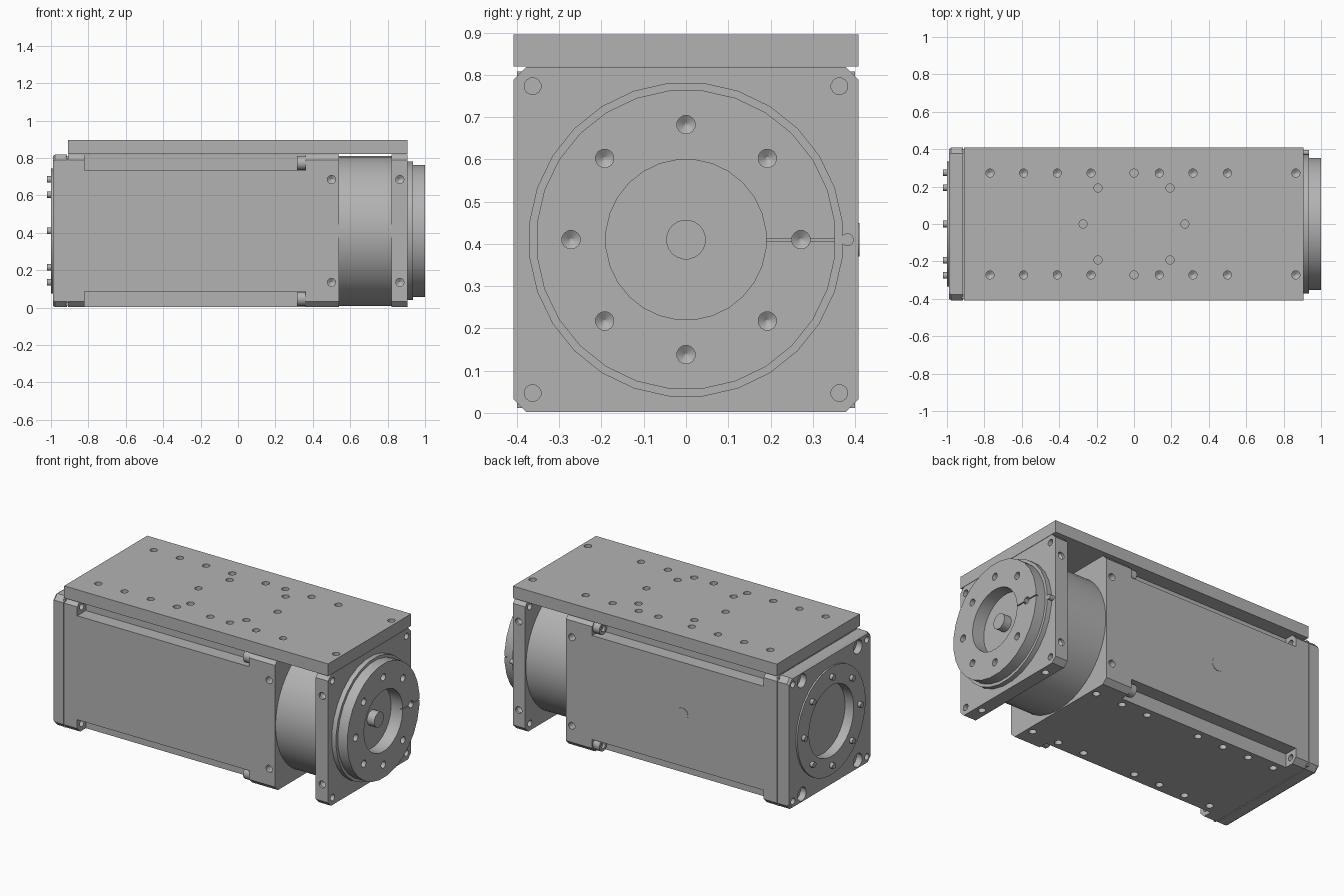
import bpy, bmesh, math
from mathutils import Vector, Matrix

cube = bpy.data.objects.get("Cube")
if cube:
    bpy.data.objects.remove(cube, do_unlink=True)

grey = bpy.data.materials.new("machined grey")
grey.use_nodes = True
COLOUR = (0.45, 0.45, 0.45, 1)
grey.diffuse_color = COLOUR
grey.node_tree.nodes["Principled BSDF"].inputs["Base Color"].default_value = COLOUR

HALF, MID = 0.408, 0.41
X, Y, Z = Vector((1, 0, 0)), Vector((0, 1, 0)), Vector((0, 0, 1))
SIGNS = [(a, b) for a in (-1, 1) for b in (-1, 1)]


def finish(name, bm):
    bmesh.ops.recalc_face_normals(bm, faces=bm.faces)
    mesh = bpy.data.meshes.new(name)
    bm.to_mesh(mesh)
    bm.free()
    mesh.materials.append(grey)
    ob = bpy.data.objects.new(name, mesh)
    bpy.context.collection.objects.link(ob)
    return ob


def loft(bm, rings):
    """Skin a list of equal point loops and cap both ends."""
    loops = [[bm.verts.new(p) for p in ring] for ring in rings]
    n = len(loops[0])
    for a, b in zip(loops, loops[1:]):
        for i in range(n):
            bm.faces.new((a[i], a[(i + 1) % n], b[(i + 1) % n], b[i]))
    bm.faces.new(loops[0])
    bm.faces.new(loops[-1])


def lathe(bm, origin, axis, profile, sides=12):
    """Turn (radius, distance) points around an axis."""
    rot = axis.to_track_quat('Z', 'Y')
    turn = [math.tau * (i + 0.5) / sides for i in range(sides)]
    loft(bm, [[Vector(origin) + rot @ Vector((r * math.cos(t), r * math.sin(t), d))
               for t in turn] for r, d in profile])


def box(bm, lo, hi):
    lo, hi = Vector(lo), Vector(hi)
    m = Matrix.Translation((lo + hi) / 2) @ Matrix.Diagonal((hi - lo).to_4d())
    bmesh.ops.create_cube(bm, size=1, matrix=m)


def drill(bm, origin, axis, depth=0.05, r=0.022, tip=True):
    profile = [(r, -0.02), (r, depth)]
    if tip:
        profile.append((0.003, depth + r * 0.6))
    lathe(bm, origin, axis, profile)


def prism(name, x0, x1, edge=0.0):
    """Square block along x with chamfered long edges."""
    h, c = HALF, HALF - 0.03
    corner = [(h, -c), (h, c), (c, h), (-c, h), (-h, c), (-h, -c), (-c, -h), (c, -h)]
    stations = [(x0, 1 - edge)] + ([(x0 + 0.012, 1)] if edge else []) + [(x1, 1)]
    bm = bmesh.new()
    loft(bm, [[(x, y * s, MID + z * s) for y, z in corner] for x, s in stations])
    return finish(name, bm)


def cut(ob, bm):
    cutter = finish(ob.name + "_cutter", bm)
    cutter.hide_render = True
    mod = ob.modifiers.new("cut", 'BOOLEAN')
    mod.operation, mod.solver, mod.object = 'DIFFERENCE', 'EXACT', cutter
    bpy.context.view_layer.objects.active = ob
    bpy.ops.object.modifier_apply(modifier=mod.name)
    bpy.data.objects.remove(cutter, do_unlink=True)


def bolt_circle(bm, x, axis, radius, **kw):
    for i in range(8):
        a = math.tau * i / 8
        drill(bm, (x, radius * math.cos(a), MID + radius * math.sin(a)), axis, **kw)


ROW = (-0.77, -0.59, -0.41, -0.23, 0.135, 0.315, 0.5)
parts = []

# Top mounting plate with two hole rows and a ring of flat holes
bm = bmesh.new()
box(bm, (-0.91, -HALF, 0.82), (0.905, HALF, 0.895))
plate = finish("top_plate", bm)
bm = bmesh.new()
for y in (-0.272, 0.272):
    for x in ROW + (0.865,):
        drill(bm, (x, y, 0.895), -Z, depth=0.045)
for i in range(8):
    a = math.tau * i / 8
    drill(bm, (0.272 * math.cos(a), 0.272 * math.sin(a), 0.895), -Z, depth=0.04, tip=False)
cut(plate, bm)
parts.append(plate)

# Main housing with relieved corners, side holes and underside rows
body = prism("housing", -0.91, 0.54)
bm = bmesh.new()
for sy, sz in SIGNS:
    ends = [(sy * d, MID + sz * d) for d in (0.323, 0.45)]
    (ya, yb), (za, zb) = [sorted(v) for v in zip(*ends)]
    box(bm, (-0.82, ya, za), (0.36, yb, zb))
cut(body, bm)
bm = bmesh.new()
for sy, sz in SIGNS:
    drill(bm, (0.5, sy * HALF, MID + sz * 0.275), -sy * Y)
    drill(bm, (-0.82, sy * 0.363, MID + sz * 0.363), -X, r=0.02)
for y in (-0.272, 0.272):
    for x in ROW:
        drill(bm, (x, y, MID - HALF), Z)
cut(body, bm)
parts.append(body)

# Screw heads at the front end of the corner reliefs
for sy, sz in SIGNS:
    bm = bmesh.new()
    lathe(bm, (0.315, sy * 0.363, MID + sz * 0.363), X,
          [(0.02, 0.015), (0.02, 0), (0.038, 0), (0.038, 0.046)], 16)
    parts.append(finish("corner_screw", bm))

# Small round plug on the rear side
bm = bmesh.new()
lathe(bm, (-0.26, HALF - 0.01, MID), Y, [(0.04, 0), (0.04, 0.012)], 20)
parts.append(finish("side_plug", bm))

# End cap with bore, corner counterbores and raised ring
cap = prism("end_cap", -0.99, -0.915, edge=0.02)
bm = bmesh.new()
lathe(bm, (-1.05, 0, MID), X, [(0.22, 0), (0.22, 0.2)], 32)
for sy, sz in SIGNS:
    drill(bm, (-0.99, sy * 0.363, MID + sz * 0.363), X, r=0.02, depth=0.03)
    drill(bm, (-0.99, sy * 0.275, MID + sz * 0.352), X, r=0.043, depth=0.04, tip=False)
cut(cap, bm)
parts.append(cap)
bm = bmesh.new()
lathe(bm, (-1, 0, MID), X, [(0.335, 0.06), (0.335, 0), (0.22, 0), (0.22, 0.085)], 32)
ring = finish("rear_ring", bm)
bm = bmesh.new()
bolt_circle(bm, -1, X, 0.275, depth=0.03, r=0.018)
cut(ring, bm)
parts.append(ring)

# Thin gasket between cap and housing
bm = bmesh.new()
box(bm, (-0.92, -0.4, 0.012), (-0.905, 0.4, 0.808))
parts.append(finish("cap_gasket", bm))

# Round gear case
bm = bmesh.new()
lathe(bm, (0.53, 0, MID), X, [(0.402, 0), (0.402, 0.3)], 48)
parts.append(finish("gear_case", bm))

# Square mounting flange
flange = prism("mounting_flange", 0.82, 0.905)
bm = bmesh.new()
for sy, sz in SIGNS:
    drill(bm, (0.905, sy * 0.363, MID + sz * 0.363), -X, r=0.02, depth=0.12, tip=False)
    drill(bm, (0.865, sy * HALF, MID + sz * 0.275), -sy * Y, depth=0.015)
for y in (-0.272, 0.272):
    drill(bm, (0.865, y, MID - HALF), Z, depth=0.03)
cut(flange, bm)
parts.append(flange)

# Rotating output disc with bore, bolt circle and index groove
bm = bmesh.new()
lathe(bm, (0.9, 0, MID), X, [(0.373, 0), (0.373, 0.035), (0.355, 0.035), (0.355, 0.1),
                             (0.19, 0.1), (0.19, 0.02)], 28)
disc = finish("output_disc", bm)
bm = bmesh.new()
bolt_circle(bm, 1.0, -X, 0.272, depth=0.05)
cut(disc, bm)
bm = bmesh.new()
box(bm, (0.985, 0.18, MID - 0.003), (1.02, 0.37, MID + 0.003))
cut(disc, bm)
parts.append(disc)

# Centre shaft and index pin
for name, y, r, x in (("centre_shaft", 0, 0.047, 0.97), ("index_pin", 0.382, 0.015, 0.935)):
    bm = bmesh.new()
    lathe(bm, (0.9, y, MID), X, [(r, 0), (r, x - 0.9)], 20)
    parts.append(finish(name, bm))

# Smooth round surfaces, keep machined edges crisp
bpy.ops.object.select_all(action='DESELECT')
for ob in parts:
    ob.select_set(True)
bpy.context.view_layer.objects.active = parts[0]
bpy.ops.object.shade_smooth_by_angle(angle=math.radians(32))
